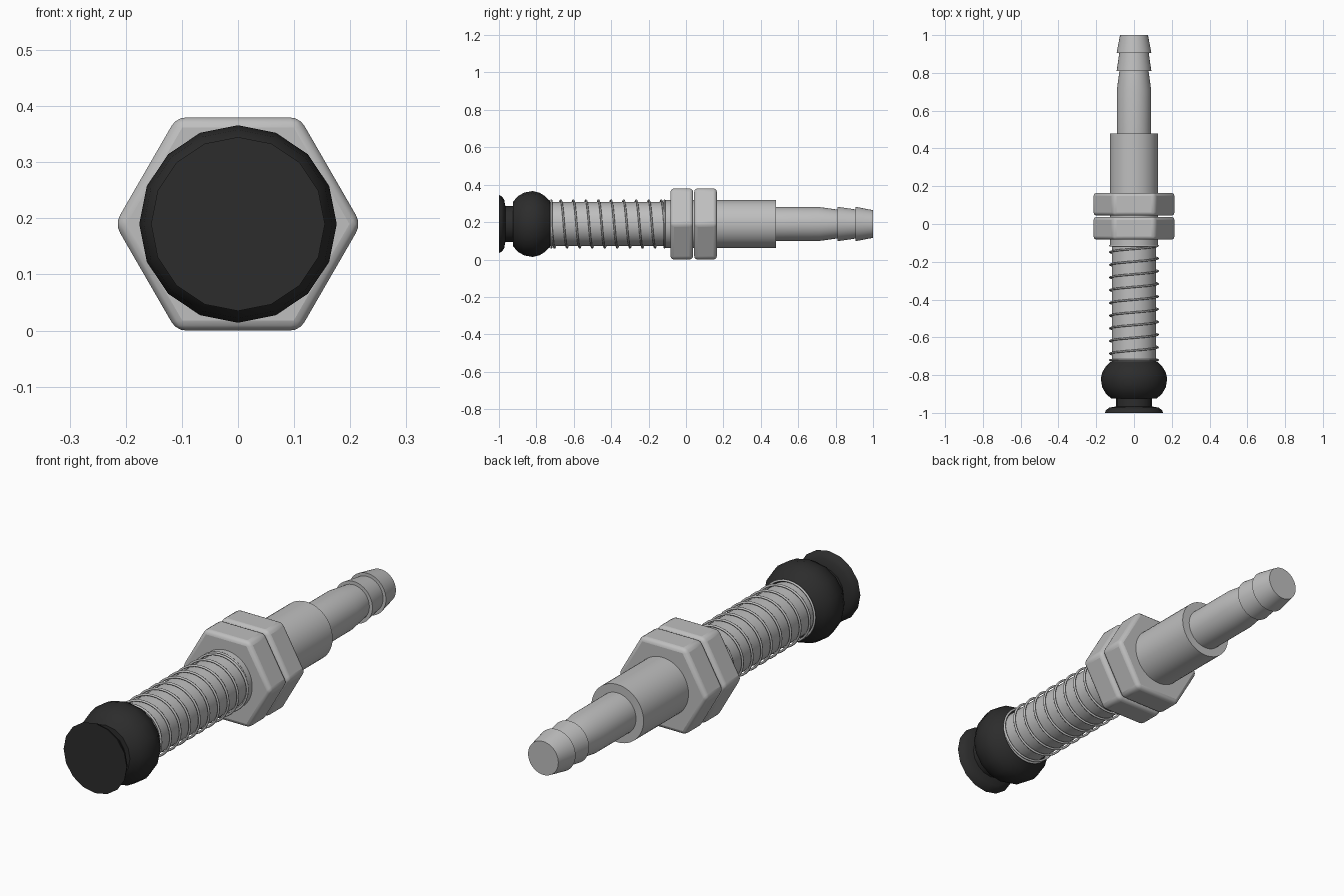
import bpy, bmesh, math

if "Cube" in bpy.data.objects:
    bpy.data.objects.remove(bpy.data.objects["Cube"])

CZ = 0.19  # height of the long axis, which runs along y


def material(name, rgb):
    m = bpy.data.materials.new(name)
    m.diffuse_color = (*rgb, 1)
    m.use_nodes = True
    m.node_tree.nodes["Principled BSDF"].inputs["Base Color"].default_value = m.diffuse_color
    return m


METAL = material("light grey metal", (0.52, 0.52, 0.52))
RUBBER = material("black rubber", (0.025, 0.025, 0.025))


def finish(ob, mat, angle=35):
    ob.data.materials.append(mat)
    bpy.ops.object.select_all(action='DESELECT')
    ob.select_set(True)
    bpy.context.view_layer.objects.active = ob
    bpy.ops.object.shade_smooth_by_angle(angle=math.radians(angle))
    return ob


def mesh_object(name, bm):
    bmesh.ops.recalc_face_normals(bm, faces=bm.faces[:])
    me = bpy.data.meshes.new(name)
    bm.to_mesh(me)
    bm.free()
    ob = bpy.data.objects.new(name, me)
    bpy.context.collection.objects.link(ob)
    return ob


def lathe(name, profile, sides, mat, angle=35):
    """Turn (y, radius) points around the long axis, with flat end caps."""
    bm = bmesh.new()
    rings = []
    for y, r in profile:
        rings.append([bm.verts.new((r * math.cos(2 * math.pi * i / sides), y,
                                    CZ + r * math.sin(2 * math.pi * i / sides)))
                      for i in range(sides)])
    for a, b in zip(rings, rings[1:]):
        for i in range(sides):
            j = (i + 1) % sides
            bm.faces.new((a[i], a[j], b[j], b[i]))
    bm.faces.new(rings[0])
    bm.faces.new(rings[-1])
    return finish(mesh_object(name, bm), mat, angle)


# Metal body: barrel, threaded core through the nuts, front collar
lathe("barrel", [(-0.11, 0.128), (0.48, 0.128)], 48, METAL)
lathe("spring_rod", [(-0.74, 0.117), (-0.10, 0.117)], 48, METAL)

# Hose tail with two barbs
lathe("hose_barb", [(0.47, 0.091), (0.71, 0.091), (0.81, 0.077), (0.81, 0.092),
                    (0.905, 0.078), (0.905, 0.092), (1.0, 0.074)], 48, METAL, 25)

# Two hexagonal nuts with rounded edges
for name, y0, y1 in (("front_nut", -0.083, 0.038), ("rear_nut", 0.044, 0.165)):
    nut = lathe(name, [(y0, 0.38 / math.sqrt(3)), (y1, 0.38 / math.sqrt(3))], 6, METAL)
    bev = nut.modifiers.new("rounded edges", 'BEVEL')
    bev.width = 0.018
    bev.segments = 3
    bev.limit_method = 'ANGLE'
    bpy.ops.object.modifier_apply(modifier=bev.name)
    finish_angle = math.radians(40)
    bpy.ops.object.shade_smooth_by_angle(angle=finish_angle)

# Coil spring: thin wire helix with one closed turn at each end
WIRE, COIL, TURNS, STEPS, RING = 0.005, 0.127, 9, 32, 8
bm = bmesh.new()
loops = []
for k in range((TURNS + 2) * STEPS + 1):
    turn = k / STEPS
    y = -0.72 + 0.605 * min(max((turn - 1) / TURNS, 0), 1)
    t = -2 * math.pi * turn
    loop = []
    for i in range(RING):
        a = 2 * math.pi * i / RING
        r = COIL + WIRE * math.cos(a)
        loop.append(bm.verts.new((r * math.cos(t), y + WIRE * math.sin(a),
                                  CZ + r * math.sin(t))))
    loops.append(loop)
for a, b in zip(loops, loops[1:]):
    for i in range(RING):
        j = (i + 1) % RING
        bm.faces.new((a[i], a[j], b[j], b[i]))
bm.faces.new(loops[0])
bm.faces.new(loops[-1])
finish(mesh_object("coil_spring", bm), METAL, 60)

# Rubber suction cup: bellows bulb, neck and lip
lathe("suction_cup", [(-1.0, 0.155), (-0.985, 0.148), (-0.972, 0.13), (-0.966, 0.096),
                      (-0.925, 0.096), (-0.925, 0.118), (-0.90, 0.148), (-0.865, 0.168),
                      (-0.82, 0.176), (-0.785, 0.168), (-0.755, 0.15), (-0.728, 0.124)],
      16, RUBBER, 40)
